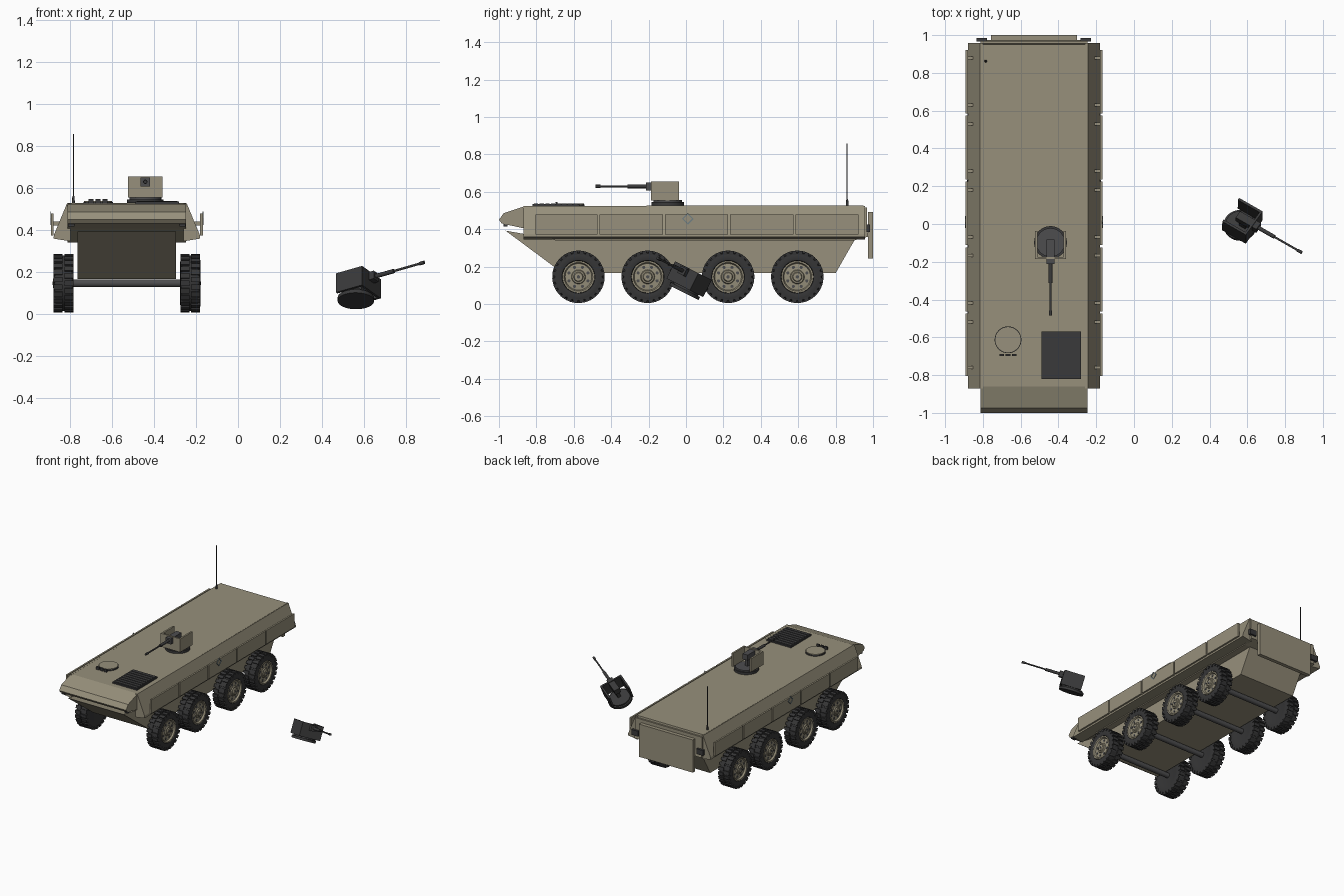
import bpy, bmesh, math
from mathutils import Matrix, Vector

if "Cube" in bpy.data.objects:
    bpy.data.objects.remove(bpy.data.objects["Cube"])


def material(name, rgb):
    m = bpy.data.materials.new(name)
    m.diffuse_color = (*rgb, 1)
    m.use_nodes = True
    m.node_tree.nodes["Principled BSDF"].inputs["Base Color"].default_value = m.diffuse_color
    return m


TAN = material("drab_tan", (0.31, 0.28, 0.20))
DARK = material("charcoal", (0.042, 0.042, 0.043))
TYRE = material("tyre_rubber", (0.036, 0.036, 0.037))
STEEL = material("axle_steel", (0.075, 0.075, 0.078))
BLUE = material("marker_grey_blue", (0.16, 0.21, 0.23))
CX = -0.53  # vehicle centre line


def finish(name, bm, mat, smooth=False, matrix=None):
    bmesh.ops.recalc_face_normals(bm, faces=bm.faces)
    me = bpy.data.meshes.new(name)
    bm.to_mesh(me)
    bm.free()
    ob = bpy.data.objects.new(name, me)
    bpy.context.collection.objects.link(ob)
    me.materials.append(mat)
    if matrix:
        ob.matrix_world = matrix
    if smooth:
        bpy.ops.object.select_all(action='DESELECT')
        ob.select_set(True)
        bpy.context.view_layer.objects.active = ob
        bpy.ops.object.shade_smooth_by_angle(angle=math.radians(35))
    return ob


def add_box(bm, lo, hi, m=Matrix()):
    lo, hi = Vector(lo), Vector(hi)
    t = Matrix.Translation((lo + hi) / 2) @ Matrix.Diagonal((*(hi - lo), 1))
    bmesh.ops.create_cube(bm, size=1, matrix=m @ t)


def box(name, lo, hi, mat, matrix=None):
    bm = bmesh.new()
    add_box(bm, lo, hi)
    return finish(name, bm, mat, matrix=matrix)


def add_cyl(bm, a, b, r, n=24, r2=None):
    a, b = Vector(a), Vector(b)
    rot = Vector((0, 0, 1)).rotation_difference(b - a).to_matrix().to_4x4()
    bmesh.ops.create_cone(bm, cap_ends=True, segments=n, radius1=r, radius2=r if r2 is None else r2,
                          depth=(b - a).length, matrix=Matrix.Translation((a + b) / 2) @ rot)


def cyl(name, a, b, r, mat, n=24, matrix=None):
    bm = bmesh.new()
    add_cyl(bm, a, b, r, n)
    return finish(name, bm, mat, True, matrix)


def prism(name, pts, direction, mat):
    """Extrude a closed 3D outline along a direction."""
    bm = bmesh.new()
    f = bm.faces.new([bm.verts.new(p) for p in pts])
    r = bmesh.ops.extrude_face_region(bm, geom=[f])
    bmesh.ops.translate(bm, verts=[v for v in r['geom'] if isinstance(v, bmesh.types.BMVert)],
                        vec=Vector(direction))
    return finish(name, bm, mat)


# Hull halves from side profiles
upper = [(-1, .45), (-.975, .485), (-.86, .524), (.95, .527), (.975, .36), (.90, .34),
         (-.70, .34), (-.87, .405), (-.985, .43)]
prism("upper_hull", [(CX - .283, y, z) for y, z in upper], (.566, 0, 0), TAN)
lower = [(-.965, .392), (-.87, .375), (-.72, .348), (.905, .348), (.80, .165), (-.66, .165), (-.70, .195)]
prism("lower_hull", [(CX - .235, y, z) for y, z in lower], (.47, 0, 0), TAN)

# Side sponsons, armour panels and markers
EDGES = [-.81, -.468, -.118, .23, .58, .928]
for s, side in ((-1, "left"), (1, "right")):
    sect = [(.27, .525), (.286, .525), (.348, .375), (.350, .358), (.27, .345)]
    prism(side + "_sponson", [(CX + s * x, -.87, z) for x, z in sect], (0, 1.828, 0), TAN)
    bm = bmesh.new()
    for a, b in zip(EDGES, EDGES[1:]):
        x = sorted((CX + s * .349, CX + s * .362))
        add_box(bm, (x[0], a + .006, .372), (x[1], b - .006, .477))
        # stand-off brackets behind each panel
        for y in (a + .05, b - .05):
            x2 = sorted((CX + s * .318, CX + s * .35))
            add_box(bm, (x2[0], y - .008, .42), (x2[1], y + .008, .44))
    finish(side + "_side_panels", bm, TAN)
    # diamond marker outline: four thin bars
    bm = bmesh.new()
    for k in range(4):
        m = (Matrix.Translation((CX + s * .363, .01, .455))
             @ Matrix.Rotation(math.radians(45 + 90 * k), 4, 'X'))
        add_box(bm, (-.002, -.022, .016), (.002, .022, .022), m)
    finish(side + "_diamond_marker", bm, BLUE)
    # rear lamps, front lamps
    x = CX + s * .275
    box(side + "_rear_lamp", (x - .028, .965, .385), (x + .028, .985, .425), DARK)
    box(side + "_front_lamp", (x - s * .01 - .015, -.975, .415), (x - s * .01 + .015, -.955, .43), DARK)

# Rear plate and ramp
box("rear_plate", (CX - .283, .955, .36), (CX + .283, .968, .515), TAN)
box("rear_ramp", (CX - .228, .972, .242), (CX + .228, 1.0, .492), TAN)

# Wheels
WHEEL_Y = (-.575, -.205, .225, .595)


def lathe_x(bm, prof, n):
    """Spin (x, r) points about the X axis."""
    vs = [bm.verts.new((x, 0, r)) for x, r in prof]
    es = [bm.edges.new(p) for p in zip(vs, vs[1:])]
    bmesh.ops.spin(bm, geom=vs + es, cent=(0, 0, 0), axis=(1, 0, 0), angle=2 * math.pi, steps=n)
    bmesh.ops.remove_doubles(bm, verts=bm.verts, dist=1e-5)


def wheel(tag, s, y):
    place = Matrix.Translation((CX + s * .302, y, .145)) @ Matrix.Diagonal((s, 1, 1, 1))
    # tyre, outer side is +x before mirroring
    bm = bmesh.new()
    lathe_x(bm, [(-.044, 0), (-.044, .085), (-.048, .10), (-.044, .126), (-.034, .133), (.034, .133),
                 (.044, .126), (.049, .108), (.044, .088), (.026, .085), (.026, 0)], 40)
    bm.transform(place)
    finish(tag + "_tyre", bm, TYRE, True)
    bm = bmesh.new()
    n = 24
    for k in range(n):
        for row, (x0, x1) in enumerate(((-.047, -.004), (.004, .047))):
            m = Matrix.Rotation(2 * math.pi * (k + .5 * row) / n, 4, 'X')
            add_box(bm, (x0, -.012, .118), (x1, .012, .140), m)
    bm.transform(place)
    finish(tag + "_tread", bm, TYRE)
    # dished rim and hub
    bm = bmesh.new()
    lathe_x(bm, [(.024, .086), (.045, .086), (.045, .077), (.033, .071), (.036, .038), (.043, .034),
                 (.043, .026), (.050, .022), (.050, 0)], 32)
    bm.transform(place)
    finish(tag + "_rim", bm, TAN, True)
    bm = bmesh.new()
    for k in range(8):
        a = math.pi * (k + .5) / 4
        p = Vector((0, math.cos(a), math.sin(a))) * .055
        add_cyl(bm, p + Vector((.030, 0, 0)), p + Vector((.037, 0, 0)), .0085, 10)
    add_cyl(bm, (.049, 0, 0), (.052, 0, 0), .009, 12)
    bm.transform(place)
    finish(tag + "_rim_holes", bm, STEEL)


for i, y in enumerate(WHEEL_Y):
    wheel(f"left_wheel_{i + 1}", -1, y)
    wheel(f"right_wheel_{i + 1}", 1, y)
    cyl(f"axle_{i + 1}", (CX - .27, y, .145), (CX + .27, y, .145), .019, STEEL, 16)


# Gun turret, reused for the dropped spare; local forward is -y
def turret(tag, m, shield_mat):
    cyl(tag + "_ring", (0, 0, -.014), (0, 0, .004), .087, DARK, 32, m)
    cyl(tag + "_platform", (0, 0, .004), (0, 0, .014), .076, STEEL if shield_mat is TAN else DARK, 32, m)
    bm = bmesh.new()
    for s in (-1, 1):
        x = sorted((s * .07, s * .083))
        add_box(bm, (x[0], -.088, .012), (x[1], .06, .114))
    add_box(bm, (-.075, -.088, .012), (.075, -.076, .114))
    finish(tag + "_shield", bm, shield_mat, matrix=m)
    bm = bmesh.new()
    add_box(bm, (-.022, -.115, .066), (.022, .015, .108))
    add_box(bm, (-.012, -.04, .01), (.012, .0, .07))
    finish(tag + "_gun_mount", bm, STEEL if shield_mat is TAN else DARK, matrix=m)
    bm = bmesh.new()
    add_cyl(bm, (0, -.11, .088), (0, -.215, .088), .0105, 14)
    add_cyl(bm, (0, -.21, .088), (0, -.37, .088), .0055, 12)
    add_cyl(bm, (0, -.36, .088), (0, -.387, .088), .0085, 12)
    finish(tag + "_barrel", bm, DARK, True, m)


turret("roof_turret", Matrix.Translation((-.442, -.098, .541)), TAN)
fwd = Vector((.84, -.48, .24)).normalized()
up = Vector((.01, .45, .89))
up = (up - fwd * up.dot(fwd)).normalized()
right = (-fwd).cross(up)
spare = Matrix((right, -fwd, up)).transposed().to_4x4()
spare.translation = (.562, -.005, .073)
turret("dropped_turret", spare, DARK)

# Roof fittings: round hatch, periscopes, engine grille, antenna
cyl("hatch_seam", (-.667, -.613, .52), (-.667, -.613, .533), .071, DARK, 32)
cyl("round_hatch", (-.667, -.613, .525), (-.667, -.613, .538), .067, TAN, 32)
bm = bmesh.new()
for x in (-.70, -.667, -.634):
    add_box(bm, (x - .012, -.699, .52), (x + .012, -.688, .546))
finish("periscopes", bm, DARK)
bm = bmesh.new()
add_box(bm, (-.489, -.82, .515), (-.281, -.57, .535))
for k in range(8):
    add_box(bm, (-.482, -.812 + k * .03, .53), (-.288, -.79 + k * .03, .538))
finish("engine_grille", bm, DARK)
bm = bmesh.new()
add_cyl(bm, (-.785, .862, .52), (-.785, .862, .56), .008, 12, .005)
add_cyl(bm, (-.785, .862, .55), (-.785, .862, .857), .0028, 8)
finish("antenna", bm, DARK, True)
